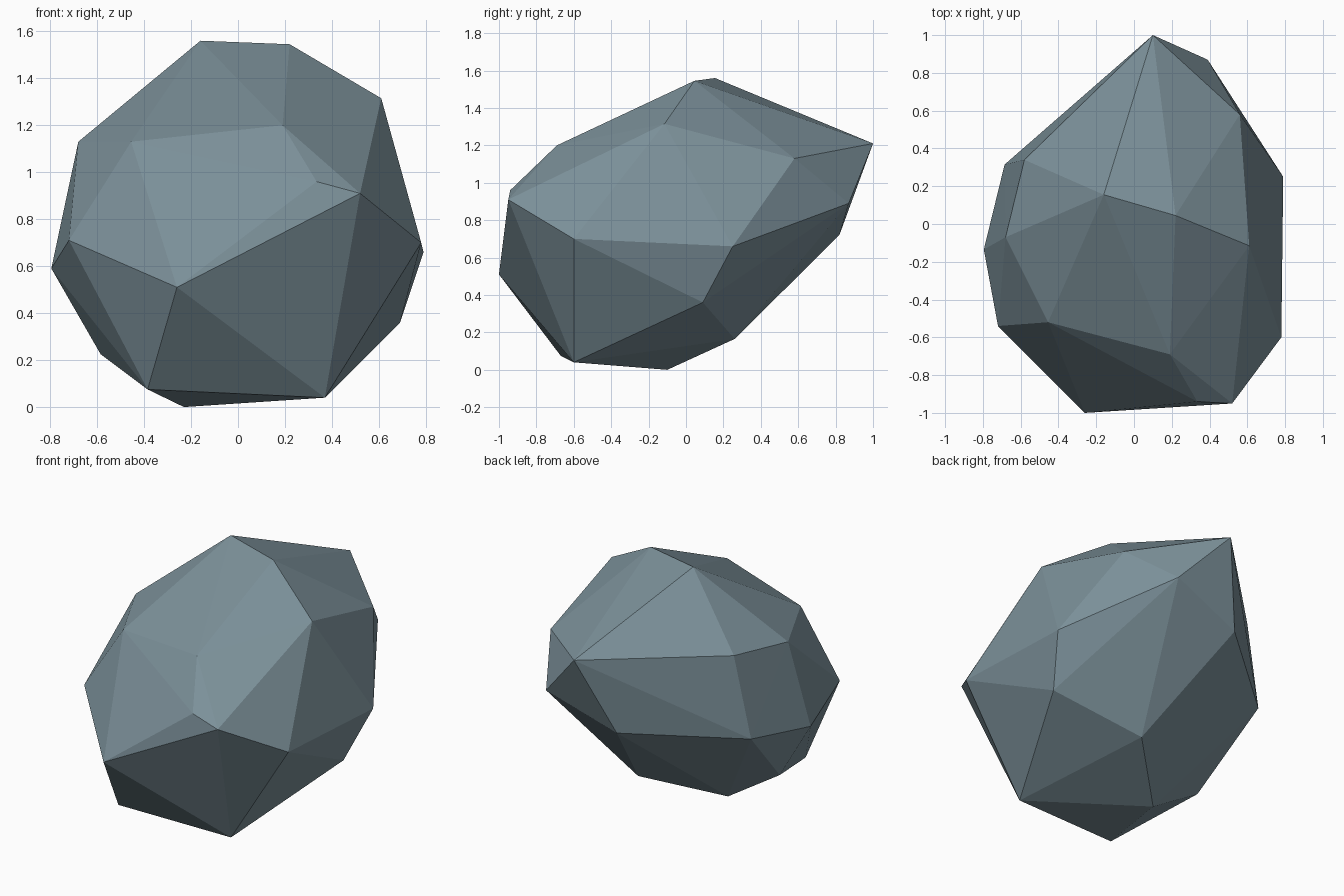
import bpy, bmesh

# Corner points of the faceted boulder, by height
corners = [
    # base
    (-0.23, -0.10, 0.00), (0.37, -0.60, 0.04), (-0.385, -0.67, 0.075),
    (0.16, 0.26, 0.165), (-0.585, -0.12, 0.225), (0.69, 0.09, 0.36),
    # middle
    (-0.26, -1.00, 0.51), (-0.795, -0.135, 0.59), (-0.685, 0.315, 0.65),
    (0.79, 0.25, 0.66), (0.78, -0.60, 0.70), (-0.72, -0.54, 0.71),
    (-0.08, 0.82, 0.72), (0.39, 0.87, 0.89), (0.52, -0.95, 0.91),
    (0.335, -0.94, 0.96),
    # top
    (-0.68, -0.07, 1.13), (-0.455, -0.52, 1.13), (0.56, 0.58, 1.13),
    (-0.58, 0.34, 1.17), (0.19, -0.69, 1.20), (0.10, 1.00, 1.21),
    (0.61, -0.115, 1.315), (0.22, 0.045, 1.545), (-0.16, 0.155, 1.56),
]

stone = bpy.data.materials.new("slate stone")
stone.diffuse_color = (0.20, 0.28, 0.32, 1.0)

# Wrap the corners in flat facets
bm = bmesh.new()
for c in corners:
    bm.verts.new(c)
bmesh.ops.convex_hull(bm, input=bm.verts[:])
loose = [v for v in bm.verts if not v.link_faces]
bmesh.ops.delete(bm, geom=loose, context='VERTS')
bmesh.ops.recalc_face_normals(bm, faces=bm.faces[:])

mesh = bpy.data.meshes.new("boulder")
bm.to_mesh(mesh)
bm.free()
mesh.materials.append(stone)
boulder = bpy.data.objects.new("boulder", mesh)
bpy.context.collection.objects.link(boulder)
